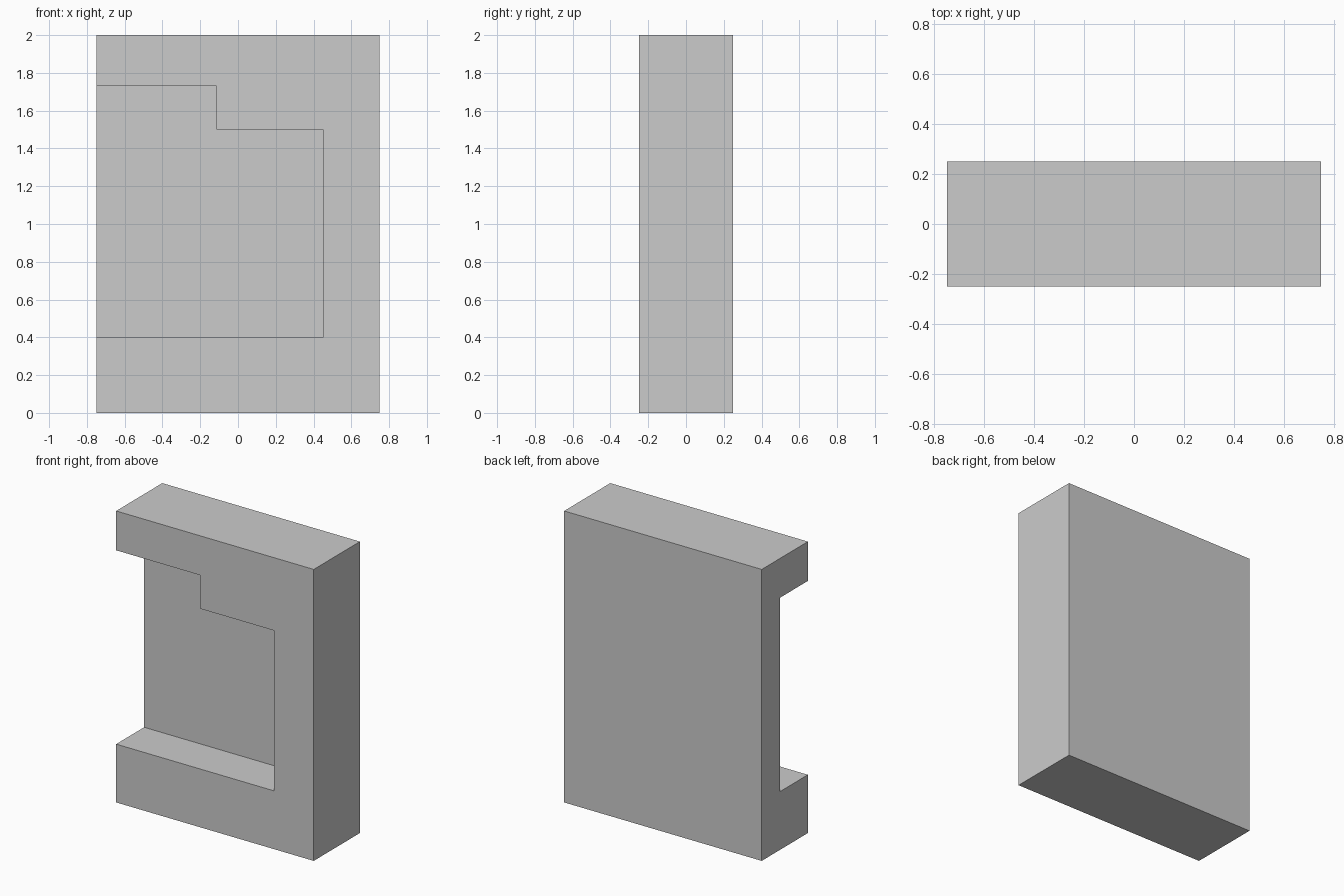
import bpy
import bmesh

if "Cube" in bpy.data.objects:
    bpy.data.objects.remove(bpy.data.objects["Cube"])


def extruded_profile(name, points, y_front, y_back):
    """Solid made by extruding an x/z outline along y."""
    bm = bmesh.new()
    face = bm.faces.new([bm.verts.new((x, y_front, z)) for x, z in points])
    extruded = bmesh.ops.extrude_face_region(bm, geom=[face])["geom"]
    verts = [g for g in extruded if isinstance(g, bmesh.types.BMVert)]
    bmesh.ops.translate(bm, verts=verts, vec=(0, y_back - y_front, 0))
    bmesh.ops.recalc_face_normals(bm, faces=bm.faces)
    mesh = bpy.data.meshes.new(name)
    bm.to_mesh(mesh)
    bm.free()
    obj = bpy.data.objects.new(name, mesh)
    bpy.context.collection.objects.link(obj)
    return obj


# Upright slab
block = extruded_profile(
    "recessed_block",
    [(-0.75, 0), (0.75, 0), (0.75, 2), (-0.75, 2)], -0.25, 0.25)

# Stepped recess, open to the front and the left side
cutter = extruded_profile(
    "recess_cutter",
    [(-0.95, 0.4), (0.45, 0.4), (0.45, 1.5),
     (-0.115, 1.5), (-0.115, 1.73), (-0.95, 1.73)], -0.45, 0.053)
cutter.hide_render = True

cut = block.modifiers.new("recess", "BOOLEAN")
cut.operation = "DIFFERENCE"
cut.solver = "EXACT"
cut.object = cutter

# Apply the cut and discard the cutter
bpy.context.view_layer.objects.active = block
block.select_set(True)
bpy.ops.object.modifier_apply(modifier=cut.name)
bpy.data.objects.remove(cutter, do_unlink=True)
